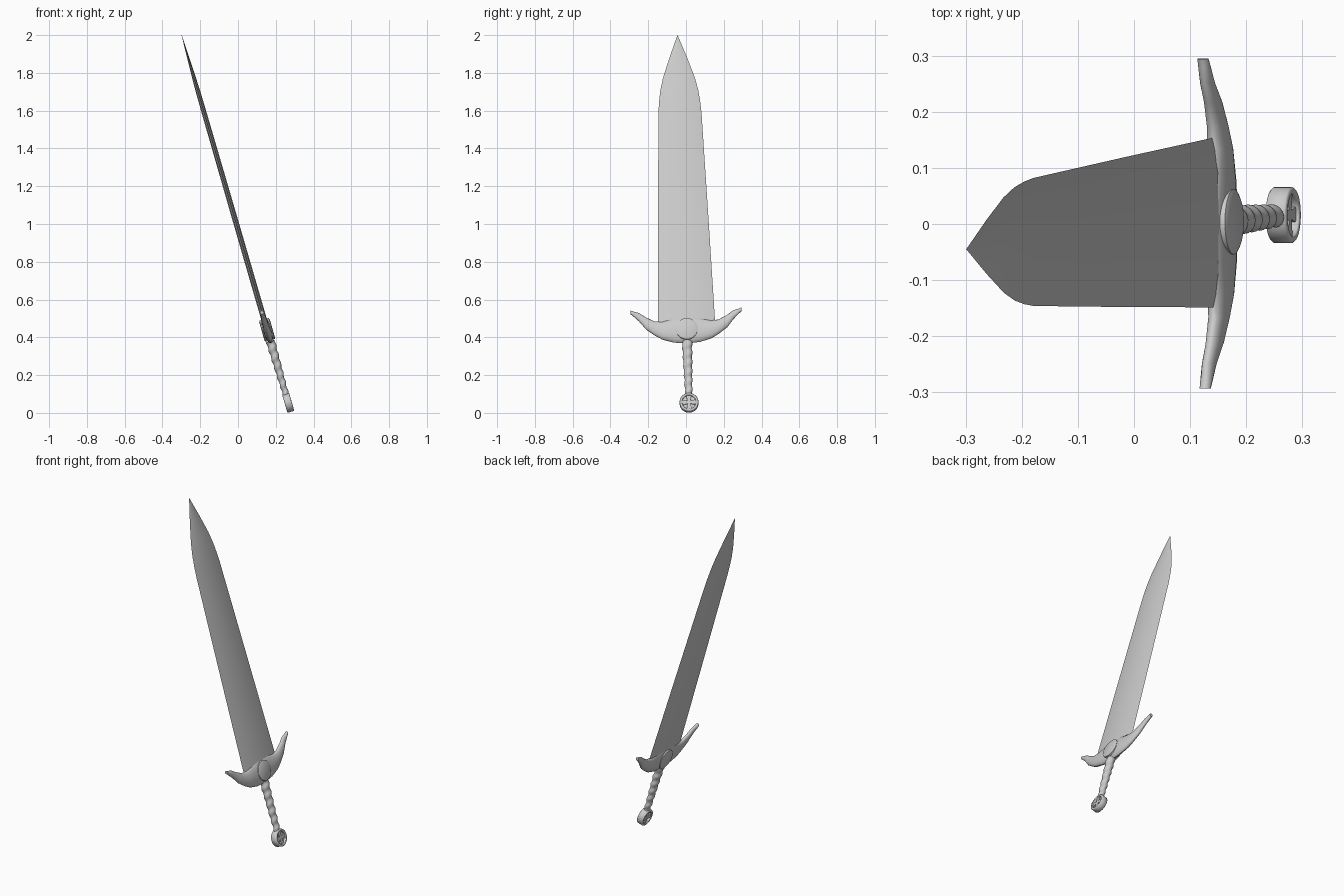
import bpy, bmesh
from math import sin, cos, pi, radians
from mathutils import Vector, Matrix

if "Cube" in bpy.data.objects:
    bpy.data.objects.remove(bpy.data.objects["Cube"])

# Sword frame: origin at the pommel, local z along the blade, y across it, x through it
pommel, tip = Vector((0.266, 0.016, 0.0535)), Vector((-0.2985, -0.045, 2.0))
LENGTH = (tip - pommel).length
u = (tip - pommel).normalized()
w = Vector((-0.008, 1, 0.034))
w = (w - u * w.dot(u)).normalized()
n = w.cross(u)
FRAME = Matrix((n, w, u)).transposed().to_4x4()
FRAME.translation = pommel


def finish(bm, name, angle=40):
    bmesh.ops.recalc_face_normals(bm, faces=bm.faces)
    mesh = bpy.data.meshes.new(name)
    bm.to_mesh(mesh)
    bm.free()
    ob = bpy.data.objects.new(name, mesh)
    bpy.context.collection.objects.link(ob)
    ob.matrix_world = FRAME
    bpy.ops.object.select_all(action='DESELECT')
    ob.select_set(True)
    bpy.context.view_layer.objects.active = ob
    bpy.ops.object.shade_smooth_by_angle(angle=radians(angle))
    return ob


def loft(name, rings, angle=40, closed=False):
    """Skin a list of point rings; cap the ends unless the loft loops."""
    bm = bmesh.new()
    vs = [[bm.verts.new(p) for p in r] for r in rings]
    k = len(vs[0])
    pairs = list(zip(vs, vs[1:])) + ([(vs[-1], vs[0])] if closed else [])
    for a, b in pairs:
        for i in range(k):
            j = (i + 1) % k
            bm.faces.new((a[i], a[j], b[j], b[i]))
    if not closed:
        bm.faces.new(vs[0])
        bm.faces.new(vs[-1])
    return finish(bm, name, angle)


def angles(k):
    return [2 * pi * i / k for i in range(k)]


# Blade: lens section with sharp edges, tapering then curving to the point
section = [(0, 1), (.6, .7), (1, 0), (.6, -.7), (0, -1), (-.6, -.7), (-1, 0), (-.6, .7)]
stations = [(.42, .152, .015), (1.0, .134, .0145), (1.6, .114, .013), (1.66, .109, .0125),
            (1.72, .101, .012), (1.79, .085, .010), (1.90, .048, .006), (LENGTH, .0005, .0005)]
loft("blade", [[(b * d, a * h, t) for a, b in section] for t, h, d in stations], 30)

# Crossguard: elliptical sections sweeping up to the flared ends, mirrored about the axis
half = [(0, .481, .327, .024), (.07, .468, .334, .023), (.13, .450, .352, .020),
        (.17, .454, .376, .017), (.215, .478, .410, .014), (.25, .503, .455, .012),
        (.28, .511, .485, .011), (.294, .517, .497, .010)]
full = [(-y, a, b, d) for y, a, b, d in half[:0:-1]] + half
loft("crossguard", [[(d * cos(q), y, (a + b) / 2 + (a - b) / 2 * sin(q)) for q in angles(16)]
                    for y, a, b, d in full], 50)

# Round boss on both faces of the guard
loft("guard_boss", [[(x, r * cos(q), .402 + r * sin(q)) for q in angles(32)]
                    for x, r in [(-.029, .05), (-.025, .058), (.025, .058), (.029, .05)]], 50)

# Grip: tapering handle with a spiral wrap
grip = []
for i in range(49):
    t = .04 + .30 * i / 48
    r = .0185 + .008 * i / 48
    grip.append([((r - .003 + .0022 * sin(2 * pi * t / .05 - q)) * cos(q),
                  (r + .0022 * sin(2 * pi * t / .05 - q)) * sin(q), t) for q in angles(16)])
loft("grip", [g for g in grip if g[0][2] > .046], 60)

# Pommel: thick ring with bevelled rims
profile = [(.037, -.017), (.039, -.019), (.047, -.019), (.050, -.016),
           (.050, .016), (.047, .019), (.039, .019), (.037, .017)]
loft("pommel_ring", [[(x, r * cos(q), r * sin(q)) for r, x in profile] for q in angles(32)],
     50, closed=True)

# Thin plate closing the ring
loft("pommel_plate", [[(x, .038 * cos(q), .038 * sin(q)) for q in angles(32)]
                      for x in (-.005, .005)])

# Flared cross set inside the ring: four arms meeting in a square hub
outline = []
for k in range(4):
    c, s = cos(k * pi / 2), sin(k * pi / 2)
    for y, z in [(.008, -.008), (.036, -.014), (.036, .014)]:
        outline.append((y * c - z * s, y * s + z * c))
loft("pommel_cross", [[(x, y, z) for y, z in outline] for x in (-.013, .013)])
